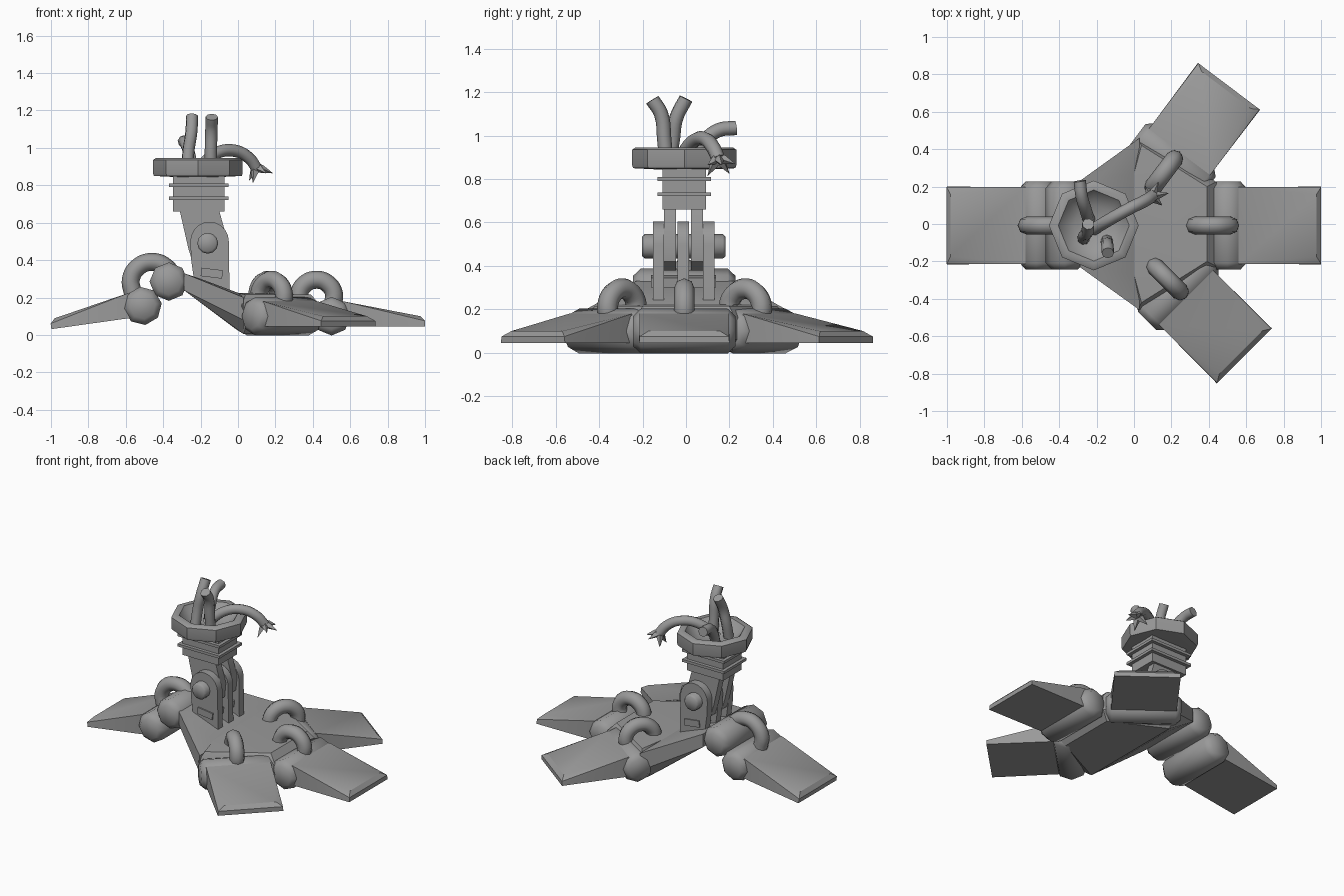
import bpy, bmesh, math
from mathutils import Matrix, Vector

cube = bpy.data.objects.get("Cube")
if cube:
    bpy.data.objects.remove(cube, do_unlink=True)

metal = bpy.data.materials.new("grey_metal")
metal.use_nodes = True
GREY = (0.32, 0.32, 0.32, 1)
metal.diffuse_color = GREY
metal.node_tree.nodes["Principled BSDF"].inputs["Base Color"].default_value = GREY
MID = -0.008   # the model's centre line in y


def finish(name, bm, matrix=Matrix(), smooth=30):
    bmesh.ops.recalc_face_normals(bm, faces=bm.faces)
    mesh = bpy.data.meshes.new(name)
    bm.to_mesh(mesh)
    bm.free()
    mesh.materials.append(metal)
    ob = bpy.data.objects.new(name, mesh)
    bpy.context.collection.objects.link(ob)
    ob.matrix_world = matrix
    bpy.ops.object.select_all(action='DESELECT')
    ob.select_set(True)
    bpy.context.view_layer.objects.active = ob
    bpy.ops.object.shade_smooth_by_angle(angle=math.radians(smooth))
    return ob


def hull(name, points, matrix=Matrix(), mirror=True):
    """Convex solid; points are (x, half width, z) when mirrored."""
    bm = bmesh.new()
    for x, y, z in points:
        for s in ((1, -1) if mirror else (1,)):
            bm.verts.new((x, y * s, z))
    res = bmesh.ops.convex_hull(bm, input=bm.verts)
    junk = {g for g in res["geom_interior"] if isinstance(g, bmesh.types.BMVert)}
    bmesh.ops.delete(bm, geom=list(junk), context='VERTS')
    bmesh.ops.dissolve_limit(bm, angle_limit=0.02, verts=bm.verts, edges=bm.edges)
    return finish(name, bm, matrix)


def lathe(name, profile, sides, matrix=Matrix(), smooth=50):
    """Spin (radius, height) pairs round z and cap both ends."""
    bm = bmesh.new()
    rings = []
    for r, h in profile:
        rings.append([bm.verts.new((r * math.cos(math.tau * i / sides),
                                    r * math.sin(math.tau * i / sides), h)) for i in range(sides)])
    for a, b in zip(rings, rings[1:]):
        for i in range(sides):
            j = (i + 1) % sides
            bm.faces.new((a[i], a[j], b[j], b[i]))
    bm.faces.new(rings[0])
    bm.faces.new(rings[-1])
    return finish(name, bm, matrix, smooth)


def box(name, center, size):
    bm = bmesh.new()
    bmesh.ops.create_cube(bm, size=1)
    return finish(name, bm, Matrix.Translation(center) @ Matrix.Diagonal((*size, 1)))


def plate(name, outline, y, thickness):
    """Extrude an (x, z) outline along y."""
    bm = bmesh.new()
    face = bm.faces.new([bm.verts.new((x, y - thickness / 2, z)) for x, z in outline])
    ext = bmesh.ops.extrude_face_region(bm, geom=[face])
    moved = [g for g in ext["geom"] if isinstance(g, bmesh.types.BMVert)]
    bmesh.ops.translate(bm, verts=moved, vec=(0, thickness, 0))
    return finish(name, bm)


def hose(name, points, radius, matrix=Matrix()):
    curve = bpy.data.curves.new(name, 'CURVE')
    curve.dimensions = '3D'
    curve.bevel_depth = radius
    curve.bevel_resolution = 2
    curve.resolution_u = 5
    curve.use_fill_caps = True
    sp = curve.splines.new('BEZIER')
    sp.bezier_points.add(len(points) - 1)
    for bp, p in zip(sp.bezier_points, points):
        bp.co = p
        bp.handle_left_type = bp.handle_right_type = 'AUTO'
    temp = bpy.data.objects.new(name + "_path", curve)
    bpy.context.collection.objects.link(temp)
    bm = bmesh.new()
    bm.from_mesh(temp.to_mesh())
    temp.to_mesh_clear()
    bpy.data.objects.remove(temp, do_unlink=True)
    bmesh.ops.remove_doubles(bm, verts=bm.verts, dist=0.0001)
    return finish(name, bm, matrix, 50)


def roll(name, matrix):
    lathe(name, [(0.07, -0.235), (0.103, -0.2), (0.103, 0.2), (0.07, 0.235)], 8,
          matrix @ Matrix.Rotation(math.pi / 2, 4, 'X'))


def arch(name, matrix, radius):
    steps = [math.pi * (i / 6 * 1.3 - 0.15) for i in range(7)]
    hose(name, [(radius * math.cos(a), 0, radius * math.sin(a)) for a in steps], 0.048, matrix)


# Toes: roll joint, tapered plate and arched hose
TOE = [(0.06, 0.205, 0.08), (0.06, 0.205, -0.055), (0.475, 0.165, 0.0),
       (0.5, 0.208, -0.055), (0.5, 0.205, -0.025)]
toes = [("front", 0.5, MID, 0.1, 0, 0), ("left", 0.207, 0.337, 0.1, 53, 0),
        ("right", 0.236, -0.351, 0.1, -45, 0), ("rear", -0.51, MID, 0.155, 180, 8)]
for name, x, y, z, turn, pitch in toes:
    frame = (Matrix.Translation((x, y, z)) @ Matrix.Rotation(math.radians(turn), 4, 'Z')
             @ Matrix.Rotation(math.radians(pitch), 4, 'Y'))
    roll(name + "_toe_joint", frame)
    hull(name + "_toe", TOE, frame)
    if name != "rear":
        arch(name + "_toe_hose", frame @ Matrix.Translation((-0.08, 0, 0.1)), 0.095)
roll("heel_joint", Matrix.Translation((-0.37, MID, 0.285)))
arch("rear_toe_hose", Matrix.Translation((-0.46, MID, 0.275)), 0.115)

# Foot body: flat front and sloped heel
hull("foot_body", [(0.0, 0.27, 0.225), (0.04, 0.42, 0.215), (0.39, 0.2, 0.215), (0.02, 0.46, 0.16),
                   (0.05, 0.46, 0.07), (0.44, 0.225, 0.16), (0.44, 0.225, 0.06), (-0.01, 0.3, 0.04),
                   (0.03, 0.38, 0.005), (0.39, 0.2, 0.005)])
hull("heel_body", [(-0.29, 0.23, 0.33), (-0.29, 0.23, 0.24), (-0.2, 0.235, 0.3), (0.0, 0.27, 0.225),
                   (0.03, 0.46, 0.2), (0.03, 0.46, 0.08), (0.03, 0.38, 0.005), (-0.01, 0.3, 0.03)])

# Ankle: three lower lugs, two upper lugs, pin and bars
lug = [(-0.152 + 0.103 * math.cos(math.pi * i / 10), 0.5 + 0.105 * math.sin(math.pi * i / 10))
       for i in range(11)] + [(-0.25, 0.4), (-0.225, 0.22), (-0.045, 0.2)]
for side, y in (("right", -0.127), ("middle", -0.012), ("left", 0.105)):
    plate(side + "_lower_lug", lug, y, 0.052)
shank = [(-0.315, 0.68), (-0.105, 0.68), (-0.06, 0.52), (-0.07, 0.42), (-0.12, 0.38),
         (-0.24, 0.38), (-0.265, 0.46)]
for side, y in (("right", -0.073), ("left", 0.05)):
    plate(side + "_upper_lug", shank, y, 0.055)
lathe("ankle_pin", [(0.045, -0.192), (0.056, -0.18), (0.056, 0.18), (0.045, 0.192)], 12,
      Matrix.Translation((-0.162, -0.01, 0.49)) @ Matrix.Rotation(math.pi / 2, 4, 'X'))
bar = box("ankle_bar", (-0.14, -0.012, 0.33), (0.115, 0.3, 0.045))
bar.rotation_euler.y = math.radians(7)

# Collar: stacked square blocks with flanges
box("collar_core", (-0.21, MID, 0.755), (0.275, 0.2, 0.19))
for i, z in enumerate((0.73, 0.8)):
    box("collar_flange_%d" % (i + 1), (-0.21, MID, z), (0.32, 0.245, 0.018))

# Broken cup
lathe("cup", [(0.14, 0.845), (0.235, 0.85), (0.24, 0.865), (0.24, 0.935), (0.225, 0.945),
              (0.19, 0.945), (0.175, 0.925), (0.11, 0.875)], 8,
      Matrix.Translation((-0.215, MID, 0)), 40)

# Loose hoses
hose("upright_hose_a", [(-0.27, -0.08, 0.87), (-0.265, -0.06, 0.98), (-0.25, -0.045, 1.08),
                        (-0.245, 0.0, 1.17)], 0.033)
hose("upright_hose_b", [(-0.145, -0.09, 0.87), (-0.145, -0.1, 0.98), (-0.142, -0.115, 1.1),
                        (-0.14, -0.155, 1.165)], 0.033)
hose("side_hose", [(-0.24, 0.02, 0.87), (-0.26, 0.08, 0.97), (-0.28, 0.15, 1.025),
                   (-0.29, 0.23, 1.035)], 0.033)
hose("frayed_hose", [(-0.22, -0.03, 0.88), (-0.12, 0.03, 0.97), (-0.02, 0.085, 0.985),
                     (0.06, 0.125, 0.945), (0.1, 0.15, 0.89)], 0.033)

# Frayed wire ends
root = Vector((0.095, 0.147, 0.9))
tips = [(0.185, 0.165, 0.865), (0.08, 0.1, 0.815), (0.06, 0.2, 0.825), (0.13, 0.225, 0.87),
        (0.15, 0.1, 0.865)]
for i, tip in enumerate(tips):
    way = Vector(tip) - root
    lathe("frayed_wire_%d" % (i + 1), [(0.024, 0), (0.02, way.length * 0.4), (0.001, way.length)], 4,
          Matrix.Translation(root) @ way.to_track_quat('Z', 'Y').to_matrix().to_4x4())
